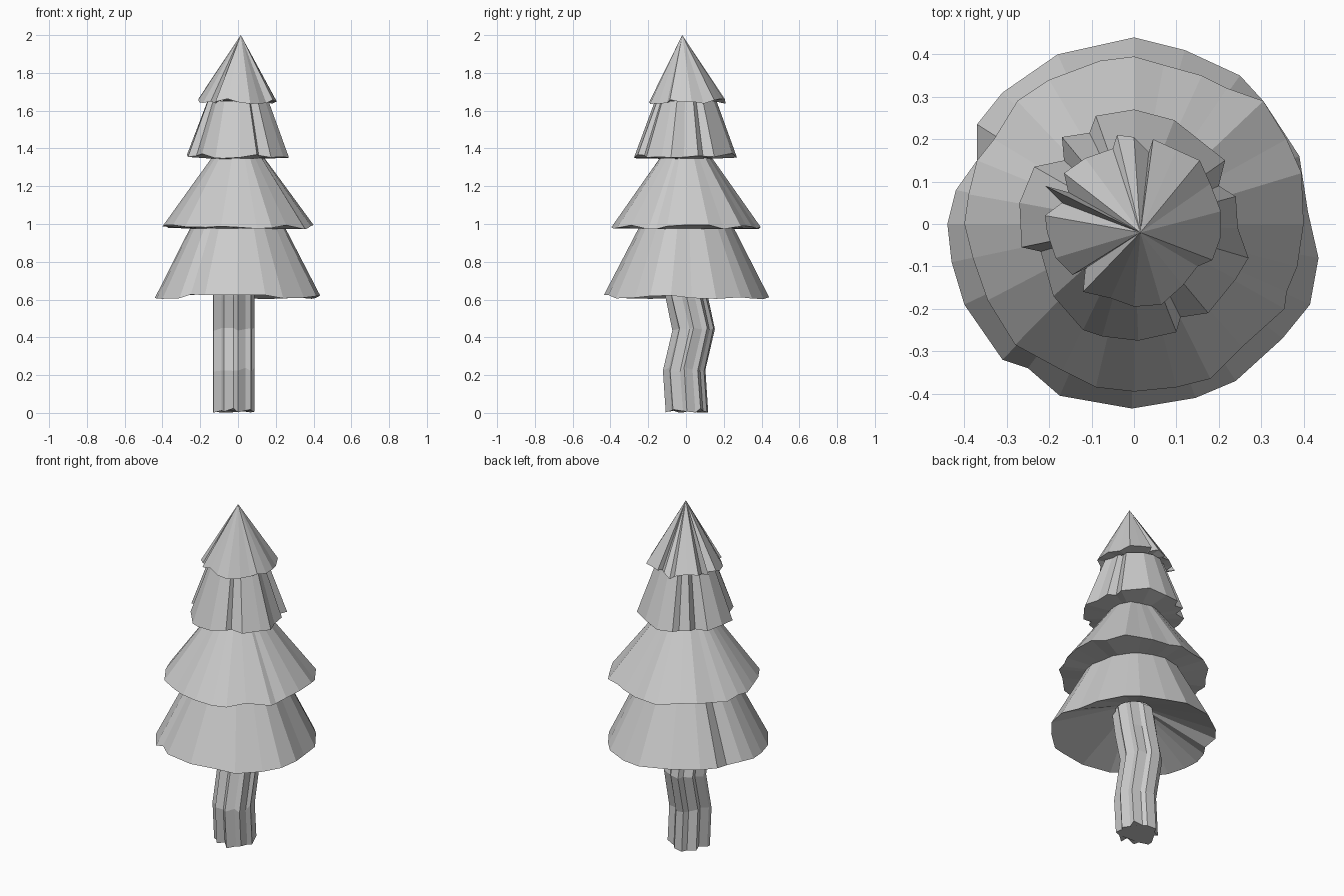
import bpy, bmesh, math, random

random.seed(4)


def pairs(text):
    v = [float(n) / 1000 for n in text.split()]
    return list(zip(v[::2], v[1::2]))


def loft(name, rings, tip=None, cap_bottom=False):
    """Skin equal-length rings from bottom to top, flat shaded."""
    bm = bmesh.new()
    loops = [[bm.verts.new(p) for p in ring] for ring in rings]
    n = len(loops[0])
    for a, b in zip(loops, loops[1:]):
        for i in range(n):
            j = (i + 1) % n
            bm.faces.new((a[i], a[j], b[j], b[i]))
    if tip:
        t = bm.verts.new(tip)
        for i in range(n):
            bm.faces.new((loops[-1][i], loops[-1][(i + 1) % n], t))
    if cap_bottom:
        bm.faces.new(loops[0][::-1])
    me = bpy.data.meshes.new(name)
    bm.to_mesh(me)
    bm.free()
    ob = bpy.data.objects.new(name, me)
    bpy.context.collection.objects.link(ob)


def tier(name, outline, z_rim, top_scale, z_top, r_in, z_in, tip=None):
    """Pleated skirt: underside ring, ragged rim, then narrower top ring."""
    inner, rim, top = [], [], []
    for x, y in outline:
        r = math.hypot(x, y)
        inner.append((x / r * r_in, y / r * r_in, z_in))
        rim.append((x, y, z_rim + random.uniform(-0.014, 0.014)))
        top.append((x * top_scale, y * top_scale, z_top))
    loft(name, [inner, rim] + ([] if tip else [top]), tip)


# Rim outlines seen from above, in thousandths
rim_1 = pairs("410 30 390 160 305 290 250 350 120 410 0 440 -180 400 -310 310 "
              "-370 235 -370 150 -420 80 -440 0 -430 -90 -400 -190 -310 -320 "
              "-250 -340 -175 -405 -5 -435 145 -410 240 -370 350 -270 415 -190 435 -80")
rim_2 = pairs("400 0 395 120 360 200 305 290 220 320 160 350 70 375 0 395 -80 385 "
              "-200 340 -275 290 -330 200 -370 150 -390 70 -400 0 -380 -80 -345 -180 "
              "-280 -285 -170 -345 -90 -385 0 -395 100 -385 180 -365 255 -290 "
              "355 -200 360 -160 385 -100")
rim_3 = pairs("245 -10 240 65 200 90 215 150 95 245 0 270 -90 255 -105 215 -170 205 "
              "-165 150 -235 135 -270 50 -265 -55 -220 -65 -190 -170 -120 -250 "
              "-75 -265 10 -275 100 -255 110 -220 175 -210 240 -130 270 -80")
rim_4 = pairs("205 30 180 95 155 150 100 175 45 200 35 170 0 205 -40 210 -50 178 "
              "-115 155 -165 120 -155 75 -210 90 -170 50 -210 20 -205 -20 -185 -80 "
              "-145 -120 -115 -105 -120 -160 -55 -175 0 -195 65 -190 115 -145 "
              "150 -100 185 -85 205 -30")

# Foliage
tier("bottom_branches", rim_1, 0.615, 0.58, 0.975, 0.10, 0.76)
tier("lower_branches", rim_2, 0.985, 0.34, 1.355, 0.23, 0.975)
tier("upper_branches", rim_3, 1.36, 0.60, 1.65, 0.13, 1.345)
tier("top_branches", rim_4, 1.65, 1, 0, 0.13, 1.655, tip=(0.015, -0.02, 2.0))

# Crooked trunk with ridged bark
ridges = [0.108, 0.098, 0.112, 0.092, 0.107, 0.118, 0.096, 0.11, 0.094,
          0.113, 0.118, 0.098, 0.11, 0.092, 0.114, 0.1, 0.115, 0.094]
path = [(0.012, 0.005), (0.23, -0.01), (0.44, 0.04), (0.62, 0.0), (0.78, -0.03)]
rings = []
for k, (z, cy) in enumerate(path):
    ring = []
    for i, r in enumerate(ridges):
        a = 2 * math.pi * (i + 0.35 * (i % 2)) / len(ridges)
        dz = random.uniform(-0.012, 0.012)
        ring.append((-0.02 + r * math.cos(a), cy + r * math.sin(a), z + dz))
    rings.append(ring)
loft("trunk", rings, cap_bottom=True)
